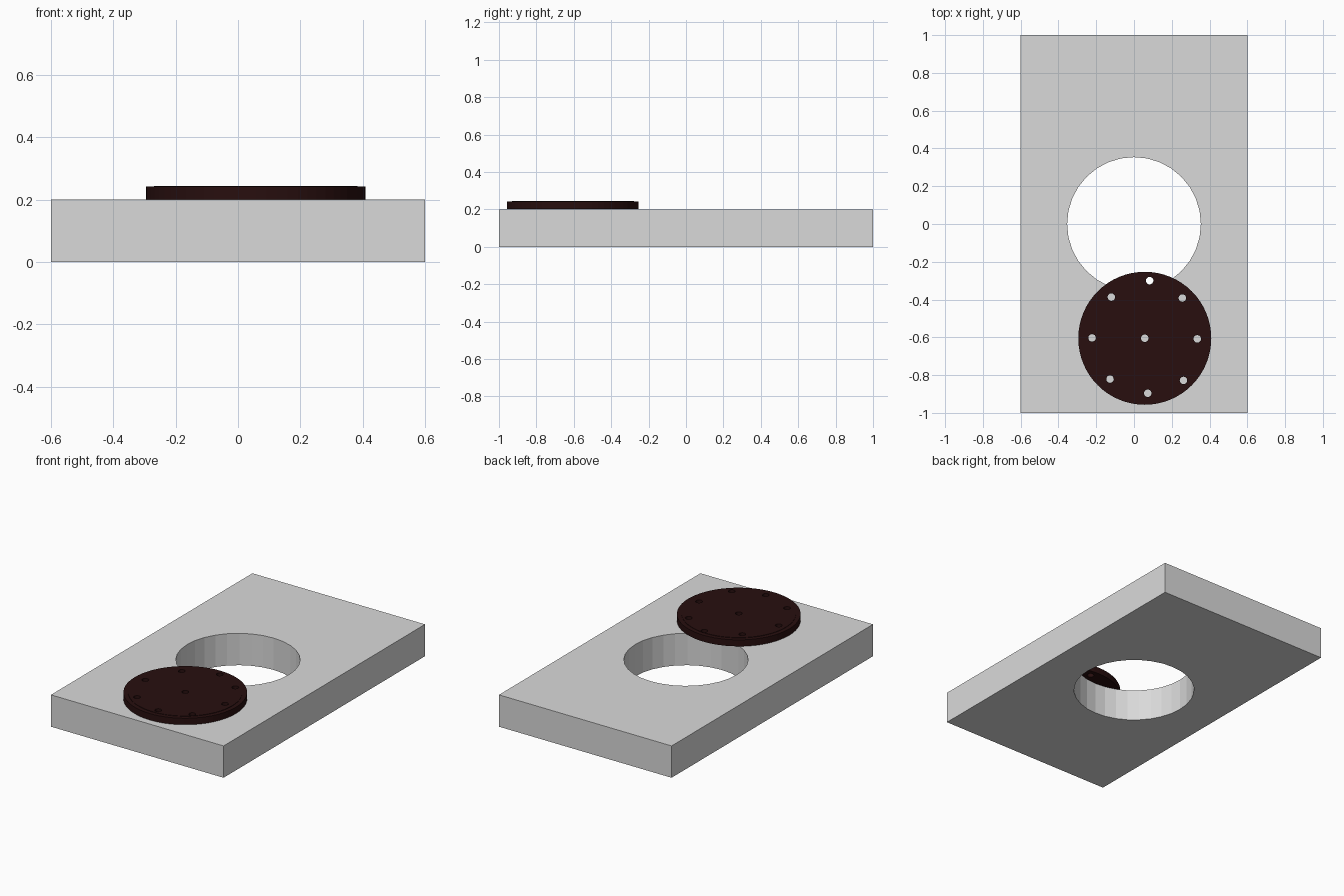
import bpy

if "Cube" in bpy.data.objects:
    bpy.data.objects.remove(bpy.data.objects["Cube"])


def material(name, rgb):
    m = bpy.data.materials.new(name)
    m.diffuse_color = (*rgb, 1)
    m.use_nodes = True
    m.node_tree.nodes["Principled BSDF"].inputs["Base Color"].default_value = m.diffuse_color
    return m


def cylinder(name, x, y, z0, z1, r, sides):
    bpy.ops.mesh.primitive_cylinder_add(vertices=sides, radius=r, depth=z1 - z0,
                                        location=(x, y, (z0 + z1) / 2))
    ob = bpy.context.object
    ob.name = name
    return ob


def cut(target, cutter):
    # subtract the cutter, then discard it
    mod = target.modifiers.new("cut", 'BOOLEAN')
    mod.operation = 'DIFFERENCE'
    mod.solver = 'EXACT'
    mod.object = cutter
    bpy.context.view_layer.objects.active = target
    bpy.ops.object.modifier_apply(modifier=mod.name)
    bpy.data.objects.remove(cutter, do_unlink=True)


grey = material("light grey", (0.7, 0.7, 0.7))
brown = material("dark brown", (0.021, 0.0045, 0.0045))

# Slab with a round opening
bpy.ops.mesh.primitive_cube_add(size=1, location=(0, 0, 0.1))
slab = bpy.context.object
slab.name = "slab"
slab.scale = (1.2, 2, 0.2)
bpy.ops.object.transform_apply(location=False, rotation=False, scale=True)
slab.data.materials.append(grey)
cut(slab, cylinder("opening_cutter", 0, 0, -0.1, 0.3, 0.354, 32))

# Lid disc resting on the slab, with a very slightly lowered rim
CX, CY, R = 0.057, -0.605, 0.352
bottom, rim, top = 0.201, 0.2415, 0.244
sides = 64
lid = cylinder("lid", CX, CY, bottom, rim, R, sides)
lid.data.materials.append(brown)
raised = cylinder("lid_centre", CX, CY, rim - 0.01, top, R - 0.026, sides)
mod = lid.modifiers.new("join", 'BOOLEAN')
mod.operation = 'UNION'
mod.solver = 'EXACT'
mod.object = raised
bpy.context.view_layer.objects.active = lid
bpy.ops.object.modifier_apply(modifier=mod.name)
bpy.data.objects.remove(raised, do_unlink=True)

# Hand-drilled holes through the lid
holes = [(0.057, -0.605), (0.083, -0.30), (0.256, -0.392), (0.335, -0.608),
         (0.262, -0.828), (0.073, -0.896), (-0.127, -0.821), (-0.222, -0.603),
         (-0.12, -0.387)]
for x, y in holes:
    cut(lid, cylinder("hole_cutter", x, y, 0.15, 0.3, 0.02, 16))
